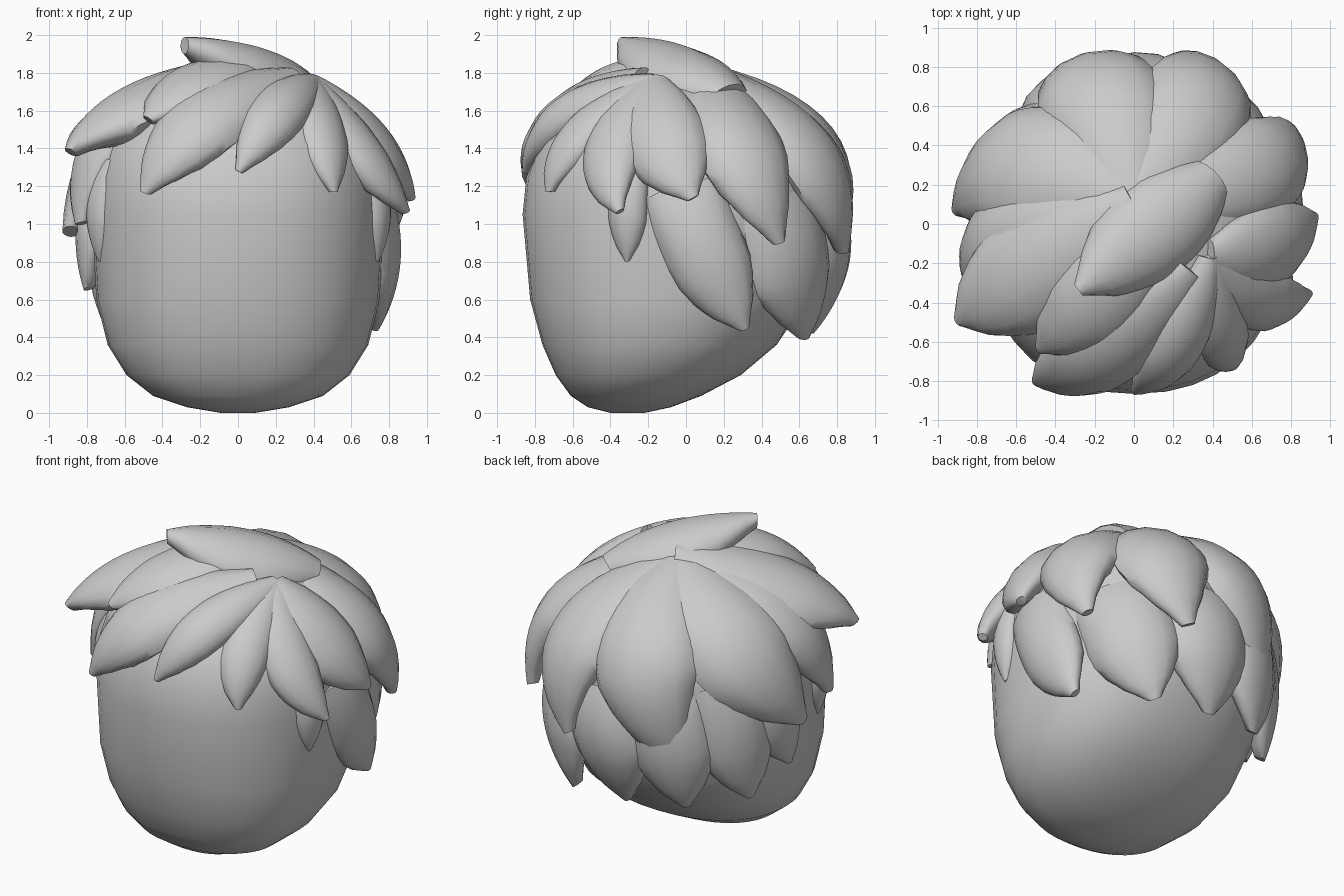
import bpy, bmesh, math
from mathutils import Vector, Matrix

if "Cube" in bpy.data.objects:
    bpy.data.objects.remove(bpy.data.objects["Cube"])

CENTRE = Vector((0, 0, 0.95))


def loft(name, rings):
    """Skin a list of closed rings and cap both ends."""
    bm = bmesh.new()
    vs = [[bm.verts.new(p) for p in r] for r in rings]
    n = len(vs[0])
    for a, b in zip(vs, vs[1:]):
        for i in range(n):
            bm.faces.new((a[i], a[(i + 1) % n], b[(i + 1) % n], b[i]))
    bm.faces.new(vs[0][::-1])
    bm.faces.new(vs[-1])
    bmesh.ops.recalc_face_normals(bm, faces=bm.faces)
    me = bpy.data.meshes.new(name)
    bm.to_mesh(me)
    bm.free()
    ob = bpy.data.objects.new(name, me)
    bpy.context.collection.objects.link(ob)
    bpy.context.view_layer.objects.active = ob
    ob.select_set(True)
    bpy.ops.object.shade_smooth_by_angle(angle=math.radians(50))
    ob.select_set(False)


def sample(vals, t):
    k = min(int(t * (len(vals) - 1)), len(vals) - 2)
    f = t * (len(vals) - 1) - k
    return vals[k] * (1 - f) + vals[k + 1] * f


def leaf(name, root, mid, tip, w, start=.4, extra=0, steps=16, around=14):
    """Pointed lock whose outer ridge runs through root, mid and tip."""
    h = 0.05 + 0.27 * w + extra
    a, m, c = Vector(root), Vector(mid), Vector(tip)
    b = 2 * m - (a + c) / 2
    rings = []
    for s in range(steps + 1):
        t = s / steps
        p = a * (1 - t) ** 2 + b * 2 * t * (1 - t) + c * t * t
        tan = ((b - a) * (1 - t) + (c - b) * t).normalized()
        nor = p - CENTRE
        nor = (nor - tan * nor.dot(tan)).normalized()
        side = tan.cross(nor)
        ww = w * sample([start, max(start, .72), max(start, .9), .99, 1, .96, .82, .56, .14], t)
        hh = h * sample([.6, .9, 1, .9, .3], t)
        ring = []
        for i in range(around):
            q = 2 * math.pi * i / around
            u = ww * math.cos(q)
            ring.append(p + side * u + nor * (hh * (math.sin(q) - 1) - u * u * 0.45))
        rings.append(ring)
    loft(name, rings)


def polar(r, deg, z):
    return Vector((r * math.cos(math.radians(deg)), r * math.sin(math.radians(deg)), z))


def power(v):
    return math.copysign(abs(v) ** 0.89, v)


# head: rounded-square rings given by height, front y, back y, half width
profile = [(0, -.40, -.22, .09), (.03, -.52, -.08, .27), (.09, -.61, .08, .45),
           (.2, -.69, .29, .59), (.36, -.76, .48, .69), (.6, -.825, .64, .75),
           (1.05, -.865, .78, .775), (1.25, -.845, .77, .765),
           (1.42, -.78, .71, .72), (1.58, -.66, .6, .62), (1.77, -.3, .3, .32)]
rings = []
for z, y0, y1, hx in profile:
    angles = [2 * math.pi * i / 36 for i in range(36)]
    rings.append([(hx * power(math.cos(q)),
                   (y0 + y1) / 2 + (y1 - y0) / 2 * power(math.sin(q)), z) for q in angles])
loft("head", rings)


def upper_lock(name, root, tip, w, bend, lift=.97):
    """Lock arched over a round shell; bend swings its middle sideways."""
    root, tip = Vector(root), Vector(tip)
    d = (root * .45 + tip * .55 - CENTRE).normalized()
    mid = CENTRE + Matrix.Rotation(math.radians(bend), 3, 'Z') @ d * lift
    leaf("hair_" + name, root, mid, tip, w)


# upper hair fans out from the parting and from the crown
parting, crown = (.41, -.18, 1.79), (-.02, .12, 1.85)
upper_lock("fringe_left", (.3, -.25, 1.82), (-.51, -.82, 1.17), .23, 0, 1.02)
upper_lock("fringe_middle", parting, (0, -.87, 1.28), .15, 0, 1.01)
upper_lock("fringe_right", parting, (.52, -.74, 1.17), .15, -5)
upper_lock("temple_right", parting, (.91, -.36, 1.07), .17, -9)
upper_lock("side_right_front", parting, (.94, .04, 1.14), .23, -4)
upper_lock("side_right_back", crown, (.8, .51, .9), .26, -14)
upper_lock("back_right", crown, (.28, .86, .85), .3, -12)
upper_lock("back_left", crown, (-.43, .7, .77), .33, -14)
upper_lock("side_left_back", crown, (-.93, .08, .96), .35, -16)
upper_lock("side_left_front", crown, (-.86, -.3, 1.0), .27, -4)
upper_lock("sweep_left", (0, .1, 1.89), (-.91, -.5, 1.4), .3, 0, 1.01)
upper_lock("crown_left", (.12, .05, 1.9), (-.49, -.65, 1.57), .26, 6, 1.0)
leaf("hair_top_lock", (.43, .25, 1.74), (.13, -.02, 1.93), (-.28, -.34, 1.99), .26, .5, .03)

# lower hair hangs round the sides and nape: angle, tip height, half width, length
lower = [(-23, .8, .11, .55), (23, .44, .22, .77), (60, .39, .28, .77), (93, .42, .28, .77),
         (125, .46, .26, .77), (154, .5, .24, .77), (175, .65, .19, .65), (204, .8, .11, .55)]
for i, (deg, z, w, length) in enumerate(lower):
    c = math.cos(math.radians(deg))
    lean = 10 + 16 * max(0, c)
    if w < .15:
        lean = 0
    leaf(f"lower_hair_{i + 1}", polar(.8, deg - lean, z + length),
         polar(.87, deg - .6 * lean, z + length / 2), polar(.67 + .15 * abs(c), deg, z),
         w, 1)
